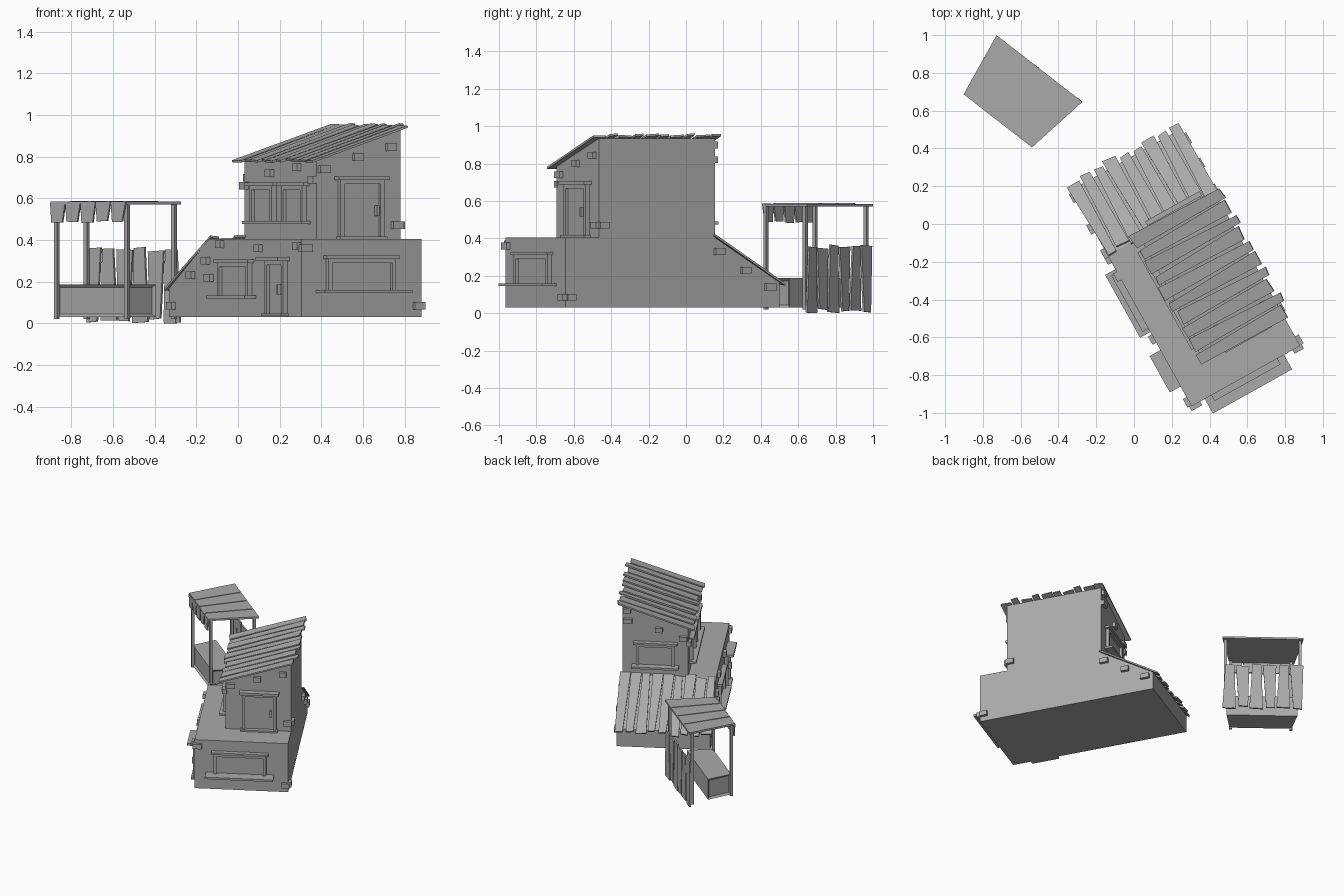
import bpy, bmesh, random
from math import radians, atan2
from mathutils import Matrix, Vector

if "Cube" in bpy.data.objects:
    bpy.data.objects.remove(bpy.data.objects["Cube"])

random.seed(4)
R, T = Matrix.Rotation, Matrix.Translation
HOUSE = T((0.305, -0.965, 0)) @ R(radians(29.1), 4, 'Z')
STALL = T((-0.9, 0.69, 0)) @ R(radians(-37.8), 4, 'Z')
UPRIGHT = Matrix(((0, 1, 0, 0), (0, 0, 1, 0), (1, 0, 0, 0), (0, 0, 0, 1)))
GREY = bpy.data.materials.new("dark_grey")
GREY.diffuse_color = (0.4, 0.4, 0.4, 1)
GREY.use_nodes = True
GREY.node_tree.nodes["Principled BSDF"].inputs["Base Color"].default_value = GREY.diffuse_color


def solid(name, m, a, b, inset=()):
    """Closed solid joining outline a to outline b."""
    bm = bmesh.new()
    va = [bm.verts.new(m @ Vector(p)) for p in a]
    vb = [bm.verts.new(m @ Vector(p)) for p in b]
    n = len(a)
    bm.faces.new(va)
    bm.faces.new(vb)
    sides = [bm.faces.new((va[i], va[(i + 1) % n], vb[(i + 1) % n], vb[i])) for i in range(n)]
    bmesh.ops.recalc_face_normals(bm, faces=bm.faces[:])
    if inset:
        bmesh.ops.inset_individual(bm, faces=[sides[i] for i in inset],
                                   thickness=0.02, depth=-0.012)
    me = bpy.data.meshes.new(name)
    bm.to_mesh(me)
    bm.free()
    me.materials.append(GREY)
    ob = bpy.data.objects.new(name, me)
    bpy.context.collection.objects.link(ob)
    return ob


def box(name, m, x, y, z):
    q = [(x[0], y[0]), (x[1], y[0]), (x[1], y[1]), (x[0], y[1])]
    return solid(name, m, [(*p, z[0]) for p in q], [(*p, z[1]) for p in q])


def planks(name, m, x0, x1, y0, y1, count, th, jx, gap, roll=0.0, ends=(0, 1)):
    """Row of uneven boards, long along x; wedge gaps open at one of the given ends."""
    w = (y1 - y0) / count
    j = lambda a: random.uniform(-a, a)
    for i in range(count):
        ya, yb = y0 + i * w, y0 + (i + 1) * w
        xa, xb, skew = x0 + j(jx), x1 + j(jx), j(jx * 0.6)
        g = [0.001, 0.001]
        g[ends[i % len(ends)]] = gap * random.uniform(0.6, 1.2)
        lift = roll * random.random()
        q = [(xa, ya + g[0] * .3, 0), (xb, ya + g[1] * .3, 0),
             (xb + skew, yb - g[1] * .7, lift), (xa + skew, yb - g[0] * .7, lift)]
        solid(f"{name}_{i + 1}", m, q, [(a, b, c + th) for a, b, c in q])


def wall(u, v, deg):
    """Wall frame: x along the wall, -y outward."""
    return HOUSE @ T((u, v, 0)) @ R(radians(deg), 4, 'Z')


def frame(name, m, x, z, bar=0.02, out=0.025):
    for k, a in enumerate((x[0], x[1] - bar)):
        box(f"{name}_jamb_{k + 1}", m, (a, a + bar), (-out, 0.01), z)
    box(name + "_head", m, x, (-out, 0.01), (z[1] - bar, z[1]))
    box(name + "_panel", m, x, (-0.008, 0.01), z)


def window(name, m, x, z, lintel=0.02, sill=0.03, deep=0.06):
    frame(name, m, x, z)
    box(name + "_lintel", m, (x[0] - lintel, x[1] + lintel), (-0.035, 0.01), (z[1], z[1] + 0.016))
    if sill:
        box(name + "_sill", m, (x[0] - sill, x[1] + sill), (-deep, 0.01), (z[0] - 0.015, z[0]))


def door(name, m, x, z, canopy):
    frame(name, m, x, z)
    box(name + "_canopy", m, (x[0] - 0.02, x[1] + 0.02), (-canopy, 0.01), (z[1], z[1] + 0.018))
    h, mid = x[1] - 0.045, z[0] + (z[1] - z[0]) * 0.48
    box(name + "_handle", m, (h, h + 0.012), (-0.035, 0), (mid - 0.025, mid + 0.025))
    box(name + "_step", m, (x[0] - 0.01, x[1] + 0.01), (-0.04, 0.01), (z[0], z[0] + 0.012))


def bricks(name, m, spots):
    for i, (x, z) in enumerate(spots):
        w = random.uniform(0.025, 0.032)
        box(f"{name}_{i + 1}", m, (x - w, x + w), (-0.022, 0.01), (z - 0.018, z + 0.018))


# House masses
base = [(0, .031), (0, .405), (.915, .405), (1.31, .165), (1.31, .031)]
solid("house_base", HOUSE, [(0, v, z) for v, z in base], [(.658, v, z) for v, z in base])
tower = [(.195, .4), (.195, .785), (.658, .935), (.658, .4)]
solid("house_upper_floor", HOUSE, [(u, .205, z) for u, z in tower], [(u, .915, z) for u, z in tower])

# Plank roofs
tilt = atan2(.15, .463)
top = HOUSE @ T((.195, 0, .784)) @ R(-tilt, 4, 'Y')
planks("upper_roof_plank", top, -.033, .518, .162, .95, 10, .011, .016, .03, .005)
low = HOUSE @ T((0, .915, .406)) @ R(-atan2(.24, .395), 4, 'X') @ R(radians(90), 4, 'Z')
planks("lower_roof_plank", low, -.005, .495, -.675, .015, 9, .011, .016, .026, .004, (1, 1, 0))

# Wall frames
end, left = wall(0, 0, 0), wall(0, 0, -90)
up_front, up_left = wall(0, .205, 0), wall(.195, 0, -90)
up_back, right = wall(0, .915, 180), wall(.658, 0, 90)

# Windows and doors
window("end_window", end, (.135, .505), (.16, .31), .015, .055, .088)
window("side_window", left, (-.79, -.49), (.135, .29), .02, .04, .062)
door("ground_door", left, (-.32, -.14), (.036, .3), .065)
door("upper_door", up_front, (.315, .555), (.406, .688), .045)
window("upper_window_a", up_left, (-.82, -.6), (.49, .66), .03, 0)
window("upper_window_b", up_left, (-.51, -.3), (.49, .66), .03, 0)
box("upper_window_shared_sill", up_left, (-.85, -.26), (-.05, .01), (.476, .492))
window("back_window", up_back, (-.56, -.29), (.49, .65), .02, .03)

# Protruding bricks
bricks("left_brick", left, [(-.41, .36), (-.79, .38), (-.93, .3), (-.9, .22),
                            (-1.08, .23), (-1.27, .085), (-.03, .37)])
bricks("end_brick", end, [(.02, .36), (.64, .085)])
bricks("upper_left_brick", up_left, [(-.65, .72), (-.38, .75), (-.225, .69), (-.9, .66)])
bricks("upper_front_brick", up_front, [(.235, .74), (.42, .8), (.6, .845), (.635, .47)])
bricks("upper_back_brick", up_back, [(-.625, .9), (-.62, .82), (-.4, .76), (-.23, .7)])
bricks("right_brick", right, [(.94, .33), (1.1, .23), (1.25, .14), (.23, .47), (.03, .085)])

# Stall posts
for n, (s, t) in enumerate([(.024, .018), (.452, .018), (.5, .322), (-.03, .322)]):
    box(f"stall_post_{n + 1}", STALL, (s - .01, s + .01), (t - .01, t + .01), (.02, .575))

# Stall counter, flared towards the back, with recessed panels
q = [(.02, .02), (.46, .02), (.486, .2), (-.015, .2)]
solid("stall_counter", STALL, [(*p, .03) for p in q], [(*p, .187) for p in q], inset=(0, 1, 3))

# Stall canopy and hanging valance
q = [(0, 0), (.459, 0), (.522, .35), (-.054, .35)]
solid("stall_canopy", STALL, [(*p, .57) for p in q], [(*p, .584) for p in q])
for i in range(1, 4):
    a, b = .115 * i, -.054 + .144 * i
    ridge = [(a, 0, .584), (a + .012, 0, .584), (b + .012, .34, .584), (b, .34, .584)]
    solid(f"canopy_seam_{i}", STALL, ridge, [(x, y, .588) for x, y, _ in ridge])
hang = STALL @ T((0, -.004, 0)) @ UPRIGHT
planks("stall_valance", hang, .485, .582, 0, .459, 5, .01, .005, .035, 0, (0,))

# Stall back fence
fence = STALL @ T((0, .335, 0)) @ UPRIGHT
planks("stall_back_board", fence, .01, .352, -.052, .522, 6, .012, .01, .03, .005)
# Lowest board foot touching the ground
box("stall_back_foot", fence, (0, .05), (.43, .5), (0, .012))
